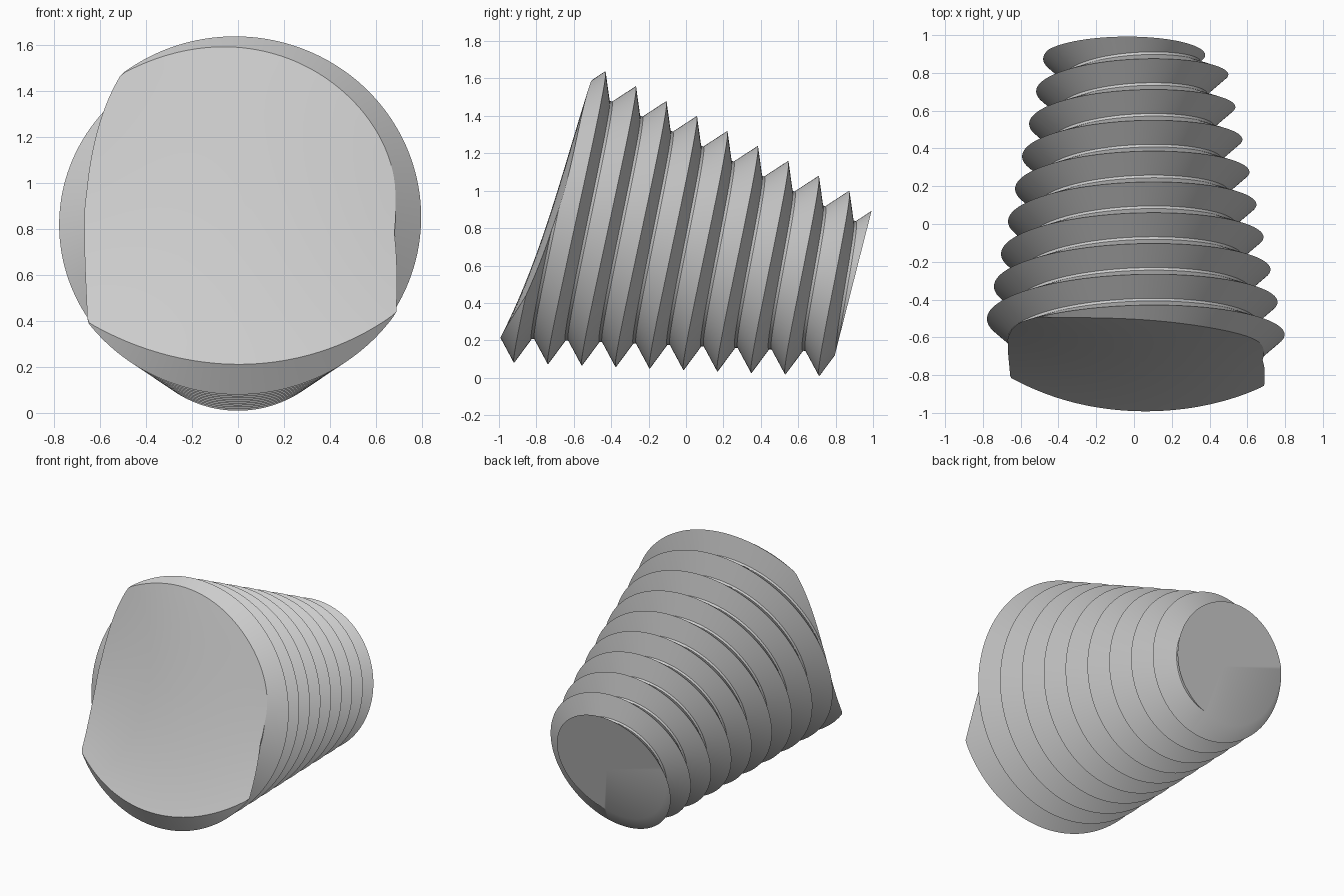
import bpy, bmesh
from math import sin, cos, tau, radians
from mathutils import Vector

cube = bpy.data.objects.get("Cube")
if cube:
    bpy.data.objects.remove(cube)

# Screw dimensions, measured along its tilted axis (s)
PITCH = 0.1776
CREST = -0.911            # crest position at the underside
DEPTH = 0.134
BACK = 0.741              # flat back end
AXIS_HEIGHT = 0.675
TILT = radians(14.3)
COLUMNS = 192
CAP_RINGS = 14
# Thread section: fraction of the pitch after a crest, groove depth share
SECTION = [(0.0, 0.0), (0.335, 1.0), (0.42, 1.0), (1.0, 0.0)]


def place(x, up, s):
    """Turn axis coordinates into the tilted, standing pose."""
    t = AXIS_HEIGHT + up
    return Vector((x, s * cos(TILT) + t * sin(TILT), t * cos(TILT) - s * sin(TILT)))


def radius(s, angle):
    """Tapered thread radius at a position and angle."""
    phase = ((s - CREST) / PITCH - angle / tau) % 1.0
    for (a, da), (b, db) in zip(SECTION, SECTION[1:]):
        if phase <= b:
            groove = da + (db - da) * (phase - a) / (b - a)
            break
    return 0.634 - 0.2095 * s - DEPTH * groove


def front_surface(x, up):
    """Gently bulging front end."""
    spine = -0.914 + 0.064 * up - 0.065 * up ** 2 + 0.052 * up ** 3
    return spine + (0.152 * x * x - 0.061 * x) * (1 - 0.9 * up * up)


def front_limit(angle):
    """Position where the thread meets the front end."""
    s = -0.9
    for _ in range(50):
        r = radius(s, angle)
        s = 0.5 * s + 0.5 * front_surface(-r * sin(angle), -r * cos(angle))
    return s


bm = bmesh.new()
turns = range(-2, 11)
columns, front_rings = [], []
for c in range(COLUMNS):
    angle = tau * c / COLUMNS
    sx, su = -sin(angle), -cos(angle)
    start = front_limit(angle)
    # Thread ridge and groove lines, clipped to both ends
    column = []
    for k in turns:
        for f, _ in SECTION[:-1]:
            s = CREST + PITCH * (k + f + angle / tau)
            s = min(max(s, start), BACK)
            r = radius(s, angle)
            column.append(bm.verts.new(place(r * sx, r * su, s)))
    columns.append(column)
    # Spokes of the front end
    r = radius(start, angle)
    spoke = [column[0]]
    for i in range(CAP_RINGS - 1, 0, -1):
        q = r * i / CAP_RINGS
        spoke.append(bm.verts.new(place(q * sx, q * su, front_surface(q * sx, q * su))))
    front_rings.append(spoke)

front_centre = bm.verts.new(place(0, 0, front_surface(0, 0)))
back_centre = bm.verts.new(place(0, 0, BACK))
step = len(SECTION) - 1
for c in range(COLUMNS):
    a, b = columns[c], columns[(c + 1) % COLUMNS]
    # The last column joins the first one turn further on
    shift = step if c == COLUMNS - 1 else 0
    for j in range(len(a) - 1 - shift):
        bm.faces.new((a[j], b[j + shift], b[j + 1 + shift], a[j + 1]))
    p, q = front_rings[c], front_rings[(c + 1) % COLUMNS]
    for i in range(CAP_RINGS - 1):
        bm.faces.new((p[i], p[i + 1], q[i + 1], q[i]))
    bm.faces.new((p[-1], front_centre, q[-1]))
    bm.faces.new((a[-1], b[-1], back_centre))

bmesh.ops.remove_doubles(bm, verts=bm.verts, dist=0.00005)
bmesh.ops.dissolve_degenerate(bm, edges=bm.edges, dist=0.00005)
bmesh.ops.recalc_face_normals(bm, faces=bm.faces)
mesh = bpy.data.meshes.new("threaded_plug")
bm.to_mesh(mesh)
bm.free()

# Single plain grey
grey = bpy.data.materials.new("plain grey")
grey.use_nodes = True
colour = (0.6, 0.6, 0.6, 1.0)
grey.diffuse_color = colour
grey.node_tree.nodes["Principled BSDF"].inputs["Base Color"].default_value = colour
mesh.materials.append(grey)

plug = bpy.data.objects.new("threaded_plug", mesh)
bpy.context.collection.objects.link(plug)
bpy.ops.object.select_all(action="DESELECT")
plug.select_set(True)
bpy.context.view_layer.objects.active = plug
bpy.ops.object.shade_smooth_by_angle(angle=radians(25))
